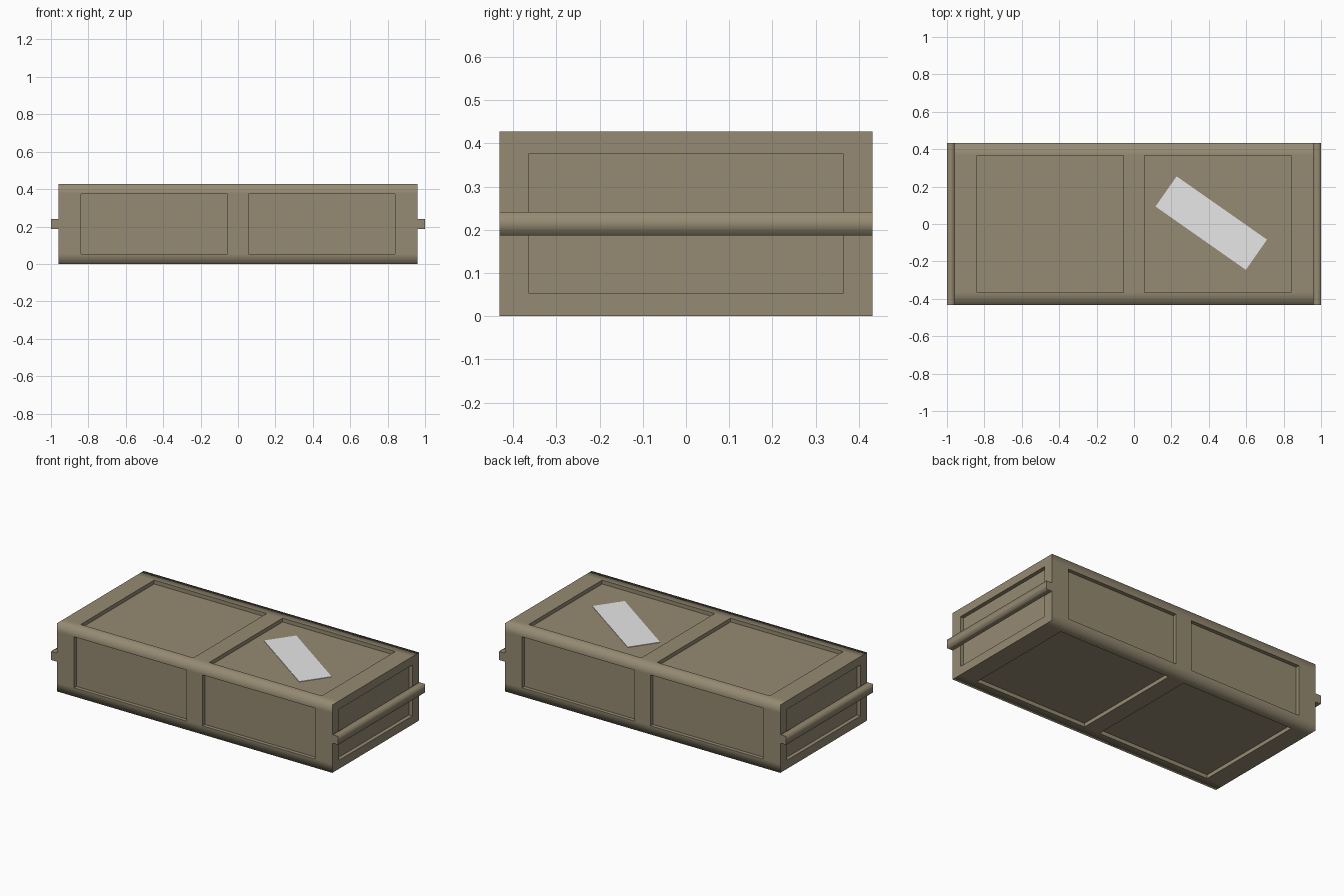
import bpy
import bmesh
from math import radians
from mathutils import Matrix, Vector

old = bpy.data.objects.get("Cube")
if old:
    bpy.data.objects.remove(old, do_unlink=True)

HALF_X, HALF_Y, HEIGHT = 0.96, 0.432, 0.428
DEPTH = 0.024
CUTS_X = (-0.84, -0.055, 0.055, 0.84)
CUTS_Y = (-0.365, 0.365)
CUTS_Z = (0.054, 0.375)


def material(name, color):
    mat = bpy.data.materials.new(name)
    mat.use_nodes = True
    mat.diffuse_color = color
    mat.node_tree.nodes["Principled BSDF"].inputs["Base Color"].default_value = color
    return mat


def finish(bm, name, mat):
    mesh = bpy.data.meshes.new(name)
    bm.to_mesh(mesh)
    bm.free()
    mesh.materials.append(mat)
    obj = bpy.data.objects.new(name, mesh)
    bpy.context.collection.objects.link(obj)
    return obj


def box(size, center, turn=0.0):
    bm = bmesh.new()
    bmesh.ops.create_cube(bm, size=1, matrix=Matrix.Translation(center)
                          @ Matrix.Rotation(turn, 4, "Z")
                          @ Matrix.Diagonal((*size, 1)))
    return bm


def round_shading(bm, axis, is_outer):
    # Blend only across outer edges that run along the given axis
    for face in bm.faces:
        face.smooth = True
    for edge in bm.edges:
        a, b = (v.co for v in edge.verts)
        along = abs((b - a).normalized()[axis]) > 0.99
        flat = edge.calc_face_angle(0) < 0.01
        edge.smooth = flat or (along and is_outer(a))


olive = material("olive brown", (0.30, 0.254, 0.168, 1))
grey = material("light grey", (0.8, 0.8, 0.8, 1))

# Crate: cut a grid into the box, then sink the panel faces
bm = box((2 * HALF_X, 2 * HALF_Y, HEIGHT), (0, 0, HEIGHT / 2))
for axis, cuts in enumerate((CUTS_X, CUTS_Y, CUTS_Z)):
    normal = Vector((0, 0, 0))
    normal[axis] = 1
    for cut in cuts:
        bmesh.ops.bisect_plane(bm, geom=bm.verts[:] + bm.edges[:] + bm.faces[:],
                               plane_co=normal * cut, plane_no=normal)


def is_panel(face):
    x, y, z = face.calc_center_median()
    inside_x = CUTS_X[2] < abs(x) < CUTS_X[3]
    inside_y = abs(y) < CUTS_Y[1]
    inside_z = CUTS_Z[0] < z < CUTS_Z[1]
    return inside_x + inside_y + inside_z == 2


bm.normal_update()
panels = [f for f in bm.faces if is_panel(f)]
for face in bmesh.ops.extrude_discrete_faces(bm, faces=panels)["faces"]:
    face.normal_update()
    bmesh.ops.translate(bm, verts=face.verts[:], vec=face.normal * -DEPTH)
bmesh.ops.recalc_face_normals(bm, faces=bm.faces[:])
round_shading(bm, 0, lambda p: abs(p.y) > HALF_Y - 0.001
              and abs(p.z - HEIGHT / 2) > HEIGHT / 2 - 0.001)
finish(bm, "crate", olive)

# Carrying bars across both ends
for side, name in ((1, "left_bar"), (-1, "right_bar")):
    bm = box((0.04, 2 * HALF_Y, 0.054), (side * 0.98, 0, 0.214))
    round_shading(bm, 1, lambda p: True)
    finish(bm, name, olive)

# Slanted label lying on a sunken lid panel
bm = box((0.59, 0.197, 0.003), (0.413, 0.005, HEIGHT - DEPTH + 0.0015), radians(-35))
finish(bm, "label", grey)
